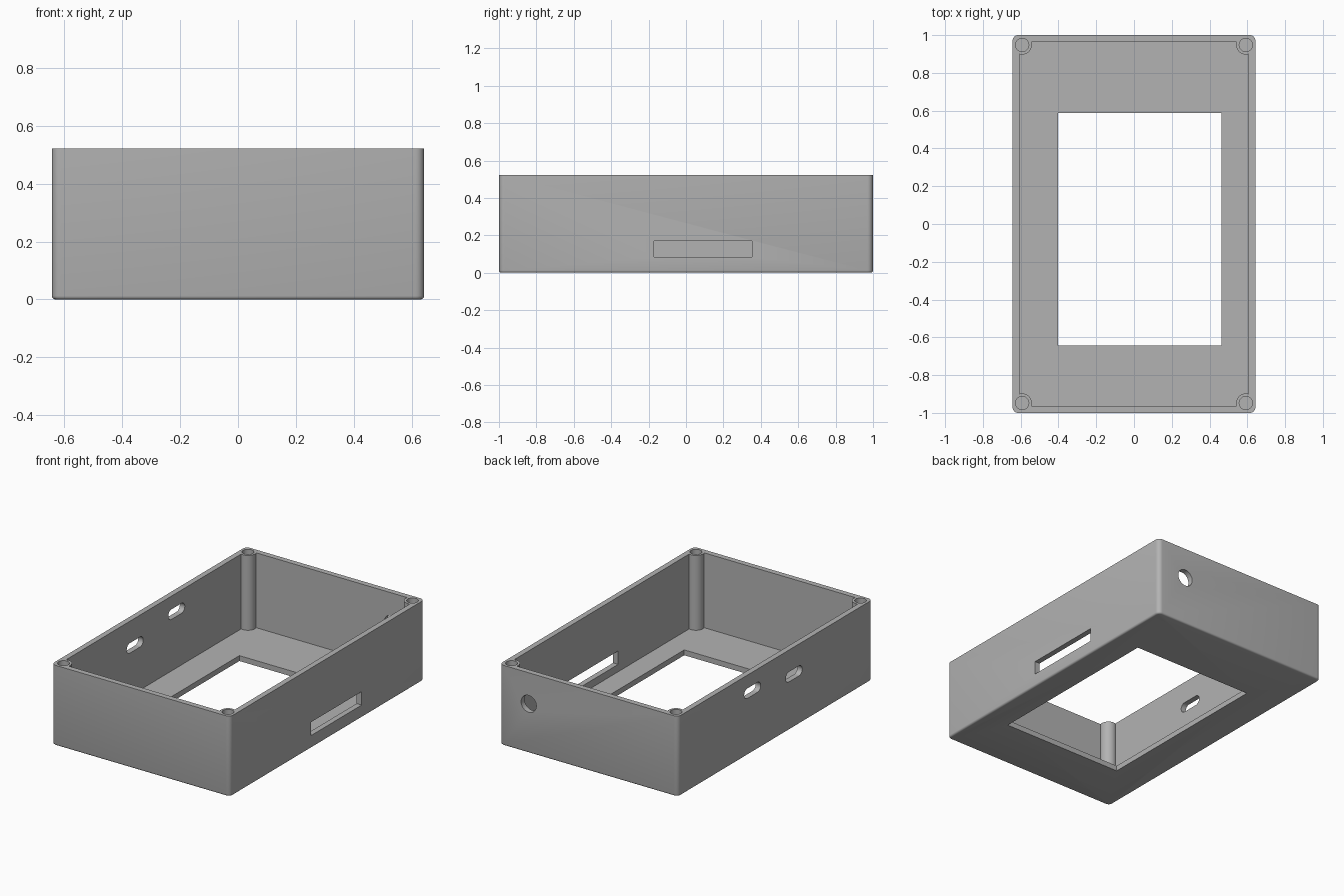
import bpy
import bmesh
from mathutils import Matrix

if "Cube" in bpy.data.objects:
    bpy.data.objects.remove(bpy.data.objects["Cube"], do_unlink=True)

HALF_X, HALF_Y, HEIGHT = 0.643, 1.0, 0.522
WALL, FLOOR = 0.036, 0.035
BOSS_X, BOSS_Y, BOSS_R, SCREW_R = 0.592, 0.948, 0.051, 0.035

grey = bpy.data.materials.new("plain grey")
grey.use_nodes = True
grey.diffuse_color = (0.45, 0.45, 0.45, 1)
grey.node_tree.nodes["Principled BSDF"].inputs["Base Color"].default_value = (0.45, 0.45, 0.45, 1)


def finish(name, bm):
    mesh = bpy.data.meshes.new(name)
    bm.to_mesh(mesh)
    bm.free()
    mesh.materials.append(grey)
    obj = bpy.data.objects.new(name, mesh)
    bpy.context.collection.objects.link(obj)
    return obj


def box_mesh(low, high):
    bm = bmesh.new()
    bmesh.ops.create_cube(bm, size=1)
    for v in bm.verts:
        v.co = [(a + b) / 2 + c * (b - a) for a, b, c in zip(low, high, v.co)]
    return bm


def box(name, low, high):
    return finish(name, box_mesh(low, high))


def cylinder(name, centre, radius, depth, axis="Z"):
    turn = Matrix() if axis == "Z" else Matrix.Rotation(1.5707963, 4, axis)
    bm = bmesh.new()
    bmesh.ops.create_cone(bm, cap_ends=True, segments=32, radius1=radius, radius2=radius,
                          depth=depth, matrix=Matrix.Translation(centre) @ turn)
    return finish(name, bm)


def rounded_slot(name, y, z, length, height):
    """Pill-shaped cutter running through the right wall along x."""
    bm = box_mesh((-HALF_X - 0.1, y - length / 2, z - height / 2),
                  (-HALF_X + 0.1, y + length / 2, z + height / 2))
    ends = [e for e in bm.edges if abs(e.verts[0].co.x - e.verts[1].co.x) > 0.1]
    bmesh.ops.bevel(bm, geom=ends, offset=height * 0.499, segments=8, profile=0.5, affect="EDGES")
    return finish(name, bm)


def cut(target, cutter):
    mod = target.modifiers.new("cut", "BOOLEAN")
    mod.operation, mod.solver, mod.object = "DIFFERENCE", "EXACT", cutter
    bpy.context.view_layer.objects.active = target
    bpy.ops.object.modifier_apply(modifier=mod.name)
    bpy.data.objects.remove(cutter, do_unlink=True)


# Outer block with rounded corners and a softened bottom edge
bm = box_mesh((-HALF_X, -HALF_Y, 0), (HALF_X, HALF_Y, HEIGHT))
upright = [e for e in bm.edges if abs(e.verts[0].co.z - e.verts[1].co.z) > 0.1]
bmesh.ops.bevel(bm, geom=upright, offset=0.03, segments=6, profile=0.5, affect="EDGES")
bottom = [e for e in bm.edges if all(v.co.z < 0.001 for v in e.verts)]
bmesh.ops.bevel(bm, geom=bottom, offset=0.012, segments=3, profile=0.5, affect="EDGES")
case = finish("enclosure_case", bm)

# Cavity, leaving a round screw boss in each corner
cavity = box("cavity", (WALL - HALF_X, WALL - HALF_Y, FLOOR), (HALF_X - WALL, HALF_Y - WALL, 1))
corners = [(sx * BOSS_X, sy * BOSS_Y) for sx in (-1, 1) for sy in (-1, 1)]
for x, y in corners:
    cut(cavity, cylinder("boss", (x, y, 0.5), BOSS_R, 2))
cut(case, cavity)

# Blind screw holes
for x, y in corners:
    cut(case, cylinder("screw_hole", (x, y, HEIGHT), SCREW_R, 0.6))

# Display window in the floor
cut(case, box("window", (-0.402, -0.643, -0.1), (0.463, 0.588, 0.1)))

# Long slot in the left wall
cut(case, box("card_slot", (0.55, -0.17, 0.083), (0.75, 0.353, 0.17)))

# Two rounded ports in the right wall
cut(case, rounded_slot("upper_port", 0.235, 0.403, 0.17, 0.065))
cut(case, rounded_slot("lower_port", -0.192, 0.347, 0.17, 0.065))

# Round cable hole in the back wall
cut(case, cylinder("cable_hole", (0.432, HALF_Y, 0.32), 0.055, 0.2, "X"))

# Smooth the rounded surfaces, keep edges sharp
bpy.ops.object.select_all(action="DESELECT")
case.select_set(True)
bpy.context.view_layer.objects.active = case
bpy.ops.object.shade_smooth_by_angle(angle=0.6)
